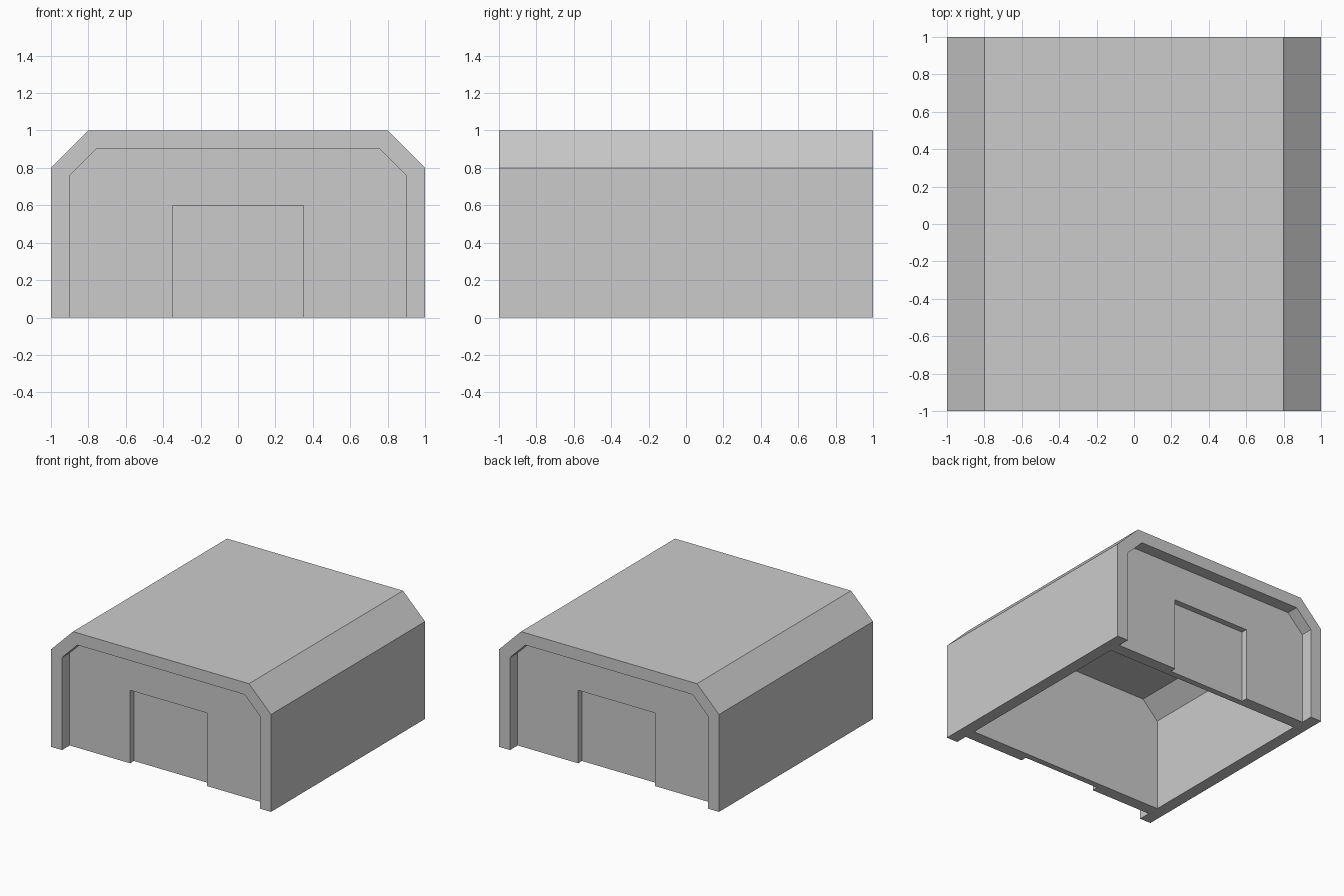
import bpy, bmesh

if "Cube" in bpy.data.objects:
    bpy.data.objects.remove(bpy.data.objects["Cube"])


def prism(name, half_profile, y0, y1):
    """Extrude a left-right mirrored x/z profile from y0 to y1."""
    ring = half_profile + [(-x, z) for x, z in reversed(half_profile)]
    bm = bmesh.new()
    face = bm.faces.new([bm.verts.new((x, y0, z)) for x, z in ring])
    ext = bmesh.ops.extrude_face_region(bm, geom=[face])
    verts = [v for v in ext["geom"] if isinstance(v, bmesh.types.BMVert)]
    bmesh.ops.translate(bm, verts=verts, vec=(0, y1 - y0, 0))
    bmesh.ops.recalc_face_normals(bm, faces=bm.faces)
    mesh = bpy.data.meshes.new(name)
    bm.to_mesh(mesh)
    bm.free()
    obj = bpy.data.objects.new(name, mesh)
    bpy.context.collection.objects.link(obj)
    return obj


def cut(target, cutter):
    """Subtract the cutter, then remove it."""
    cutter.hide_render = True
    mod = target.modifiers.new("cut", 'BOOLEAN')
    mod.operation = 'DIFFERENCE'
    mod.solver = 'EXACT'
    mod.object = cutter
    bpy.context.view_layer.objects.active = target
    bpy.ops.object.modifier_apply(modifier=mod.name)
    bpy.data.objects.remove(cutter)


# Chamfered hangar body
shell = prism("hangar_shell", [(1, 0), (1, 0.8), (0.8, 1)], -1, 1)

inner = [(0.9, -0.1), (0.9, 0.76), (0.76, 0.9)]
door = [(0.35, -0.1), (0.35, 0.6)]

# Hollow interior, open underneath
cut(shell, prism("interior_cutter", inner, -0.8, 0.8))

# Recessed end walls with a deeper door panel, front and back
for s in (-1, 1):
    cut(shell, prism("end_recess_cutter", inner, s * 0.9, s * 1.1))
    cut(shell, prism("door_cutter", door, s * 0.85, s * 0.95))
